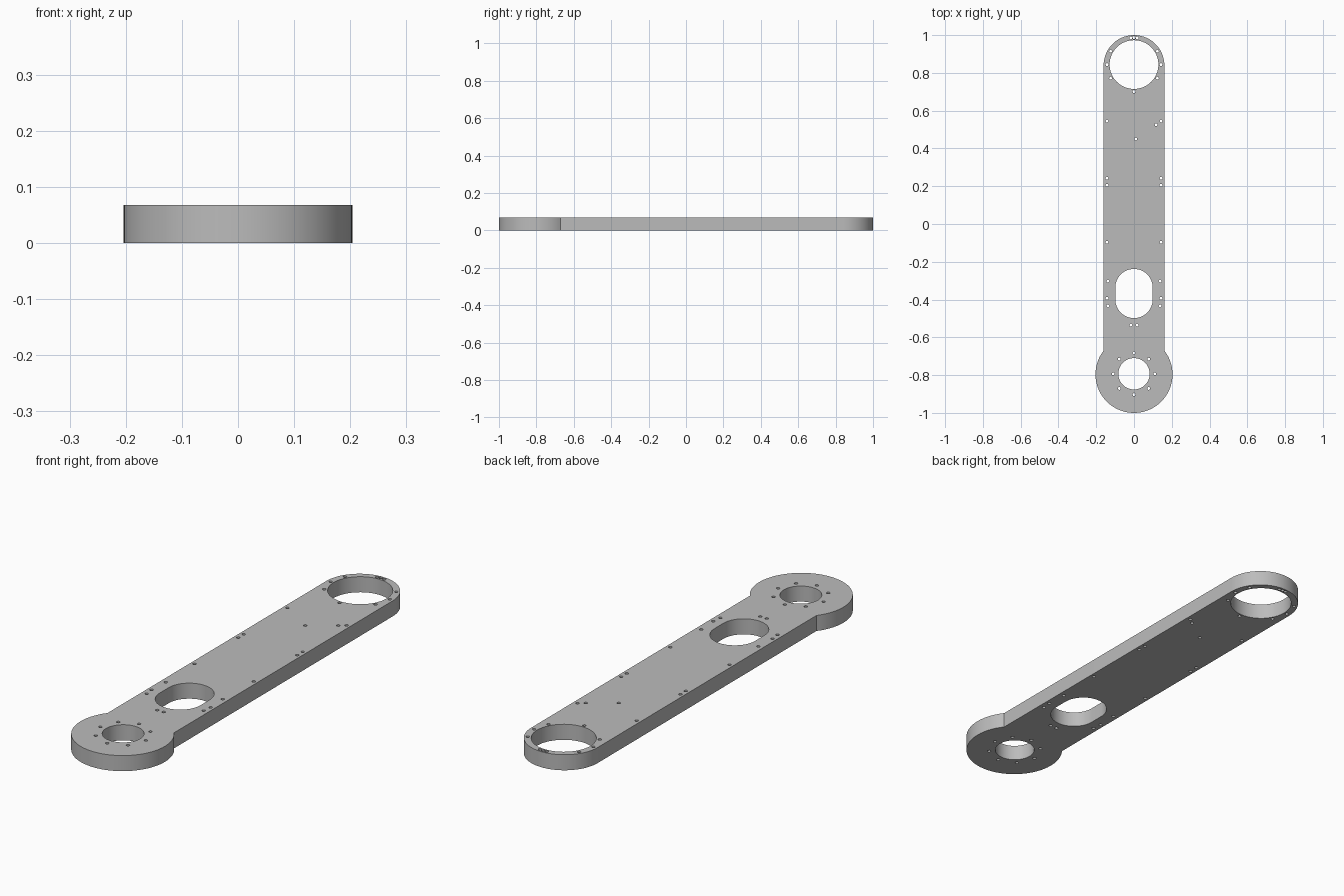
import bpy
import bmesh
from math import sin, cos, pi, radians, asin

cube = bpy.data.objects.get("Cube")
if cube:
    bpy.data.objects.remove(cube, do_unlink=True)

THICK = 0.068
HALF = 0.161            # half width of the arm
HUB_Y, HUB_R = -0.796, 0.204
EYE_Y = 0.839           # centre of the rounded far end
BOLT_R = 0.0075


def arc(x, y, r, start, end, n):
    """Points from start to end angle, both included."""
    return [(x + r * cos(start + (end - start) * i / n),
             y + r * sin(start + (end - start) * i / n)) for i in range(n + 1)]


def circle(x, y, r, n):
    return arc(x, y, r, 0, 2 * pi, n)[:-1]


def ring(y, r, degrees):
    return [(r * cos(radians(a)), y + r * sin(radians(a))) for a in degrees]


# Outer outline: rounded far end joined to the wide hub
join = pi - asin((HUB_R ** 2 - HALF ** 2) ** 0.5 / HUB_R)
outline = arc(0, EYE_Y, HALF, 0, pi, 40) + arc(0, HUB_Y, HUB_R, join, 3 * pi - join, 72)

# Large openings: far eye, slot and hub bore
eye = circle(0, 0.844, 0.129, 64)
slot = arc(0, -0.337, 0.099, 0, pi, 32) + arc(0, -0.399, 0.099, pi, 2 * pi, 32)
bore = circle(0, -0.793, 0.083, 48)

# Bolt holes: two rings, mirrored pairs and two single holes
bolts = ring(-0.793, 0.11, range(0, 360, 45))
bolts += ring(0.844, 0.143, (0, 30, 90, 150, 180, 210, 270, 330))
pairs = [(0.017, 0.985), (0.143, 0.545), (0.143, 0.243), (0.143, 0.205), (0.143, -0.096),
         (0.138, -0.302), (0.143, -0.393), (0.138, -0.434), (0.016, -0.535)]
bolts += [(side * x, y) for x, y in pairs for side in (-1, 1)]
bolts += [(0.117, 0.525), (0.01, 0.45)]

loops = [outline, eye, slot, bore] + [circle(x, y, BOLT_R, 12) for x, y in bolts]

# Fill the flat plate around the openings, then extrude it upward
bm = bmesh.new()
for points in loops:
    verts = [bm.verts.new((x, y, 0)) for x, y in points]
    for a, b in zip(verts, verts[1:] + verts[:1]):
        bm.edges.new((a, b))
bmesh.ops.triangle_fill(bm, edges=bm.edges[:], use_beauty=True, normal=(0, 0, 1))
result = bmesh.ops.extrude_face_region(bm, geom=bm.faces[:], use_keep_orig=True)
top = [v for v in result["geom"] if isinstance(v, bmesh.types.BMVert)]
bmesh.ops.translate(bm, verts=top, vec=(0, 0, THICK))
bmesh.ops.recalc_face_normals(bm, faces=bm.faces[:])

mesh = bpy.data.meshes.new("arm_plate")
bm.to_mesh(mesh)
bm.free()
plate = bpy.data.objects.new("arm_plate", mesh)
bpy.context.collection.objects.link(plate)

# Plain grey metal
grey = bpy.data.materials.new("light_grey")
grey.use_nodes = True
color = (0.5, 0.5, 0.5, 1)
grey.diffuse_color = color
grey.node_tree.nodes["Principled BSDF"].inputs["Base Color"].default_value = color
mesh.materials.append(grey)

# Smooth round walls with sharp rims
bpy.ops.object.select_all(action="DESELECT")
plate.select_set(True)
bpy.context.view_layer.objects.active = plate
bpy.ops.object.shade_smooth_by_angle(angle=radians(35))
